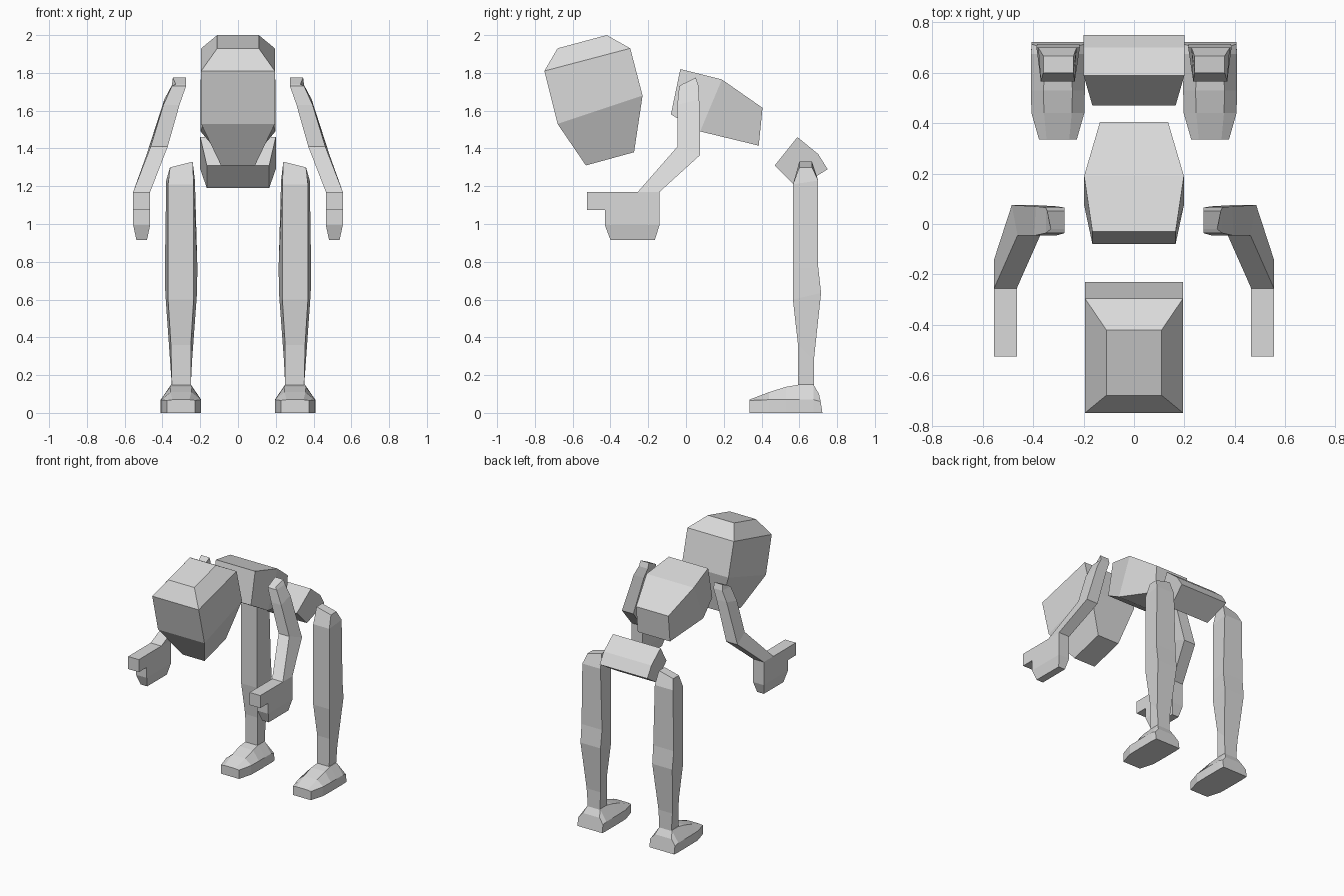
import bpy
import bmesh

grey = bpy.data.materials.new("light_grey")
grey.diffuse_color = (0.7, 0.7, 0.7, 1)


def loft(name, rings, side=1):
    """Skin a list of equal-length point rings and cap both ends."""
    bm = bmesh.new()
    loops = [[bm.verts.new((side * x, y, z)) for x, y, z in r] for r in rings]
    n = len(loops[0])
    for a, b in zip(loops, loops[1:]):
        for i in range(n):
            j = (i + 1) % n
            bm.faces.new((a[i], a[j], b[j], b[i]))
    bm.faces.new(loops[0])
    bm.faces.new(loops[-1])
    bmesh.ops.recalc_face_normals(bm, faces=bm.faces)
    mesh = bpy.data.meshes.new(name)
    bm.to_mesh(mesh)
    bm.free()
    mesh.materials.append(grey)
    ob = bpy.data.objects.new(name, mesh)
    bpy.context.collection.objects.link(ob)
    return ob


def quad(front, back):
    """Four-sided ring from front and back edges given as (x0, x1, y, z)."""
    a0, a1, ay, az = front
    b0, b1, by, bz = back
    return [(a0, ay, az), (a1, ay, az), (b1, by, bz), (b0, by, bz)]


def sym(hw, p, q):
    """Ring centred on x = 0 running between side points p and q."""
    return quad((-hw, hw, *p), (-hw, hw, *q))


# head: crown, brow, cheek and chin rings
loft("head", [
    sym(0.11, (-0.68, 1.93), (-0.42, 2.0)),
    sym(0.195, (-0.75, 1.81), (-0.295, 1.93)),
    sym(0.195, (-0.68, 1.53), (-0.23, 1.68)),
    sym(0.09, (-0.53, 1.31), (-0.275, 1.38)),
])

# torso: chest, ribs and waist rings
loft("torso", [
    sym(0.165, (-0.03, 1.82), (-0.08, 1.58)),
    sym(0.198, (0.19, 1.765), (0.075, 1.49)),
    sym(0.135, (0.405, 1.615), (0.385, 1.415)),
])

# pelvis: side profile spanned across the hips (half width, y, z)
hips = [(0.165, 0.47, 1.31), (0.2, 0.59, 1.46), (0.2, 0.70, 1.37),
        (0.2, 0.75, 1.29), (0.165, 0.59, 1.19)]
loft("pelvis", [[(s * w, y, z) for w, y, z in hips] for s in (-1, 1)])


def foot_ring(y, hw, side_z, top_hw, top_z, lean=0.0):
    c = 0.302
    return [(c - hw, y, 0), (c - hw, y - lean / 2, side_z),
            (c - top_hw, y - lean, top_z), (c + top_hw, y - lean, top_z),
            (c + hw, y - lean / 2, side_z), (c + hw, y, 0)]


for side, label in ((1, "left"), (-1, "right")):
    # leg from ankle up to hip
    loft(f"{label}_leg", [
        quad((0.25, 0.35, 0.593, 0.14), (0.25, 0.35, 0.677, 0.14)),
        quad((0.25, 0.355, 0.593, 0.36), (0.243, 0.36, 0.677, 0.28)),
        quad((0.235, 0.37, 0.566, 0.60), (0.217, 0.385, 0.715, 0.635)),
        quad((0.235, 0.37, 0.566, 0.77), (0.215, 0.387, 0.70, 0.77)),
        quad((0.235, 0.37, 0.566, 1.21), (0.228, 0.38, 0.70, 1.23)),
        [(0.24, 0.60, 1.33), (0.36, 0.60, 1.30),
         (0.36, 0.667, 1.30), (0.24, 0.667, 1.33)],
    ], side)

    # foot from toe to heel
    loft(f"{label}_foot", [
        foot_ring(0.335, 0.075, 0.066, 0.045, 0.07),
        foot_ring(0.44, 0.105, 0.07, 0.055, 0.11),
        foot_ring(0.53, 0.107, 0.07, 0.058, 0.138),
        foot_ring(0.60, 0.107, 0.07, 0.052, 0.15),
        foot_ring(0.675, 0.107, 0.07, 0.052, 0.15),
        foot_ring(0.722, 0.104, 0.06, 0.07, 0.10, 0.018),
    ], side)

    # arm from shoulder to wrist
    loft(f"{label}_arm", [
        quad((0.275, 0.33, -0.02, 1.74), (0.275, 0.345, 0.052, 1.775)),
        quad((0.275, 0.35, -0.036, 1.73), (0.275, 0.35, 0.065, 1.735)),
        quad((0.31, 0.395, -0.046, 1.63), (0.305, 0.39, 0.07, 1.66)),
        quad((0.372, 0.462, -0.045, 1.41), (0.39, 0.485, 0.075, 1.365)),
        quad((0.465, 0.555, -0.255, 1.17), (0.465, 0.555, -0.14, 1.17)),
    ], side)

    # fist with a tapered underside
    loft(f"{label}_fist", [
        quad((0.465, 0.555, y0, z), (0.465, 0.555, y1, z))
        for y0, y1, z in ((-0.43, -0.14, 1.17), (-0.43, -0.14, 0.995))
    ] + [quad((0.482, 0.538, -0.40, 0.915), (0.482, 0.538, -0.165, 0.915))], side)

    # pointing finger block
    loft(f"{label}_finger", [
        quad((0.465, 0.555, -0.525, z), (0.465, 0.555, -0.43, z))
        for z in (1.17, 1.075)], side)
